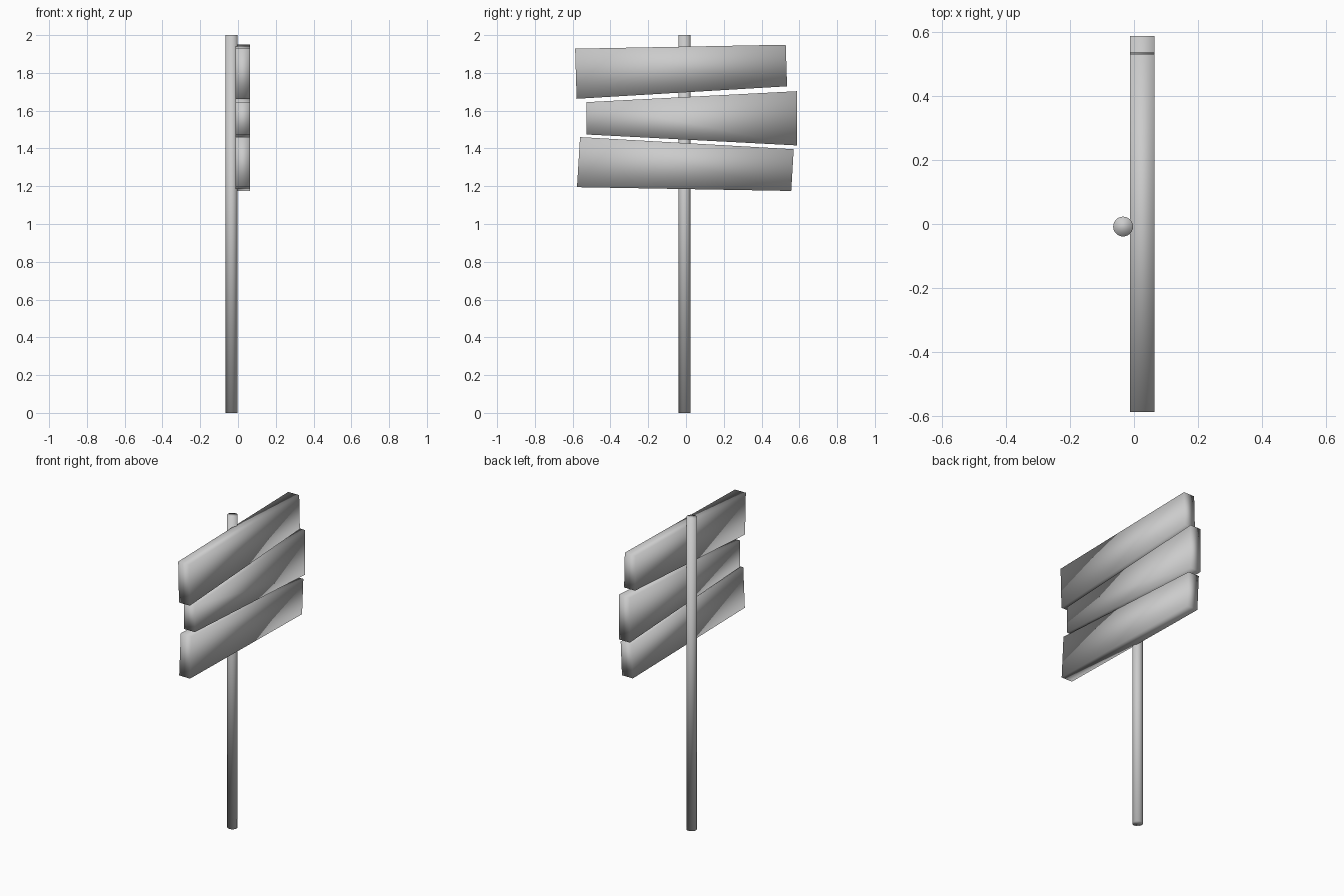
import bpy
import bmesh

if "Cube" in bpy.data.objects:
    bpy.data.objects.remove(bpy.data.objects["Cube"])

# Post: slim round pole standing behind the boards
bpy.ops.mesh.primitive_cylinder_add(vertices=24, radius=0.031, depth=2.0,
                                    location=(-0.034, -0.008, 1.0))
post = bpy.context.object
post.name = "post"
bpy.ops.object.shade_smooth()


def board(name, outline, x0=-0.013, x1=0.064):
    """Plank made by extruding a (y, z) outline along x."""
    bm = bmesh.new()
    face = bm.faces.new([bm.verts.new((x0, y, z)) for y, z in outline])
    ext = bmesh.ops.extrude_face_region(bm, geom=[face], use_keep_orig=True)
    verts = [g for g in ext["geom"] if isinstance(g, bmesh.types.BMVert)]
    bmesh.ops.translate(bm, verts=verts, vec=(x1 - x0, 0, 0))
    bmesh.ops.recalc_face_normals(bm, faces=bm.faces)
    for f in bm.faces:
        f.smooth = True
    mesh = bpy.data.meshes.new(name)
    bm.to_mesh(mesh)
    bm.free()
    obj = bpy.data.objects.new(name, mesh)
    bpy.context.collection.objects.link(obj)
    return obj


# Three crooked sign boards, top to bottom
board("top_board", [(-0.587, 1.928), (0.528, 1.949), (0.535, 1.729), (-0.579, 1.663)])
board("middle_board", [(-0.528, 1.645), (0.587, 1.703), (0.587, 1.416), (-0.528, 1.474)])
board("bottom_board", [(-0.561, 1.460), (0.570, 1.396), (0.557, 1.175), (-0.577, 1.195)])
